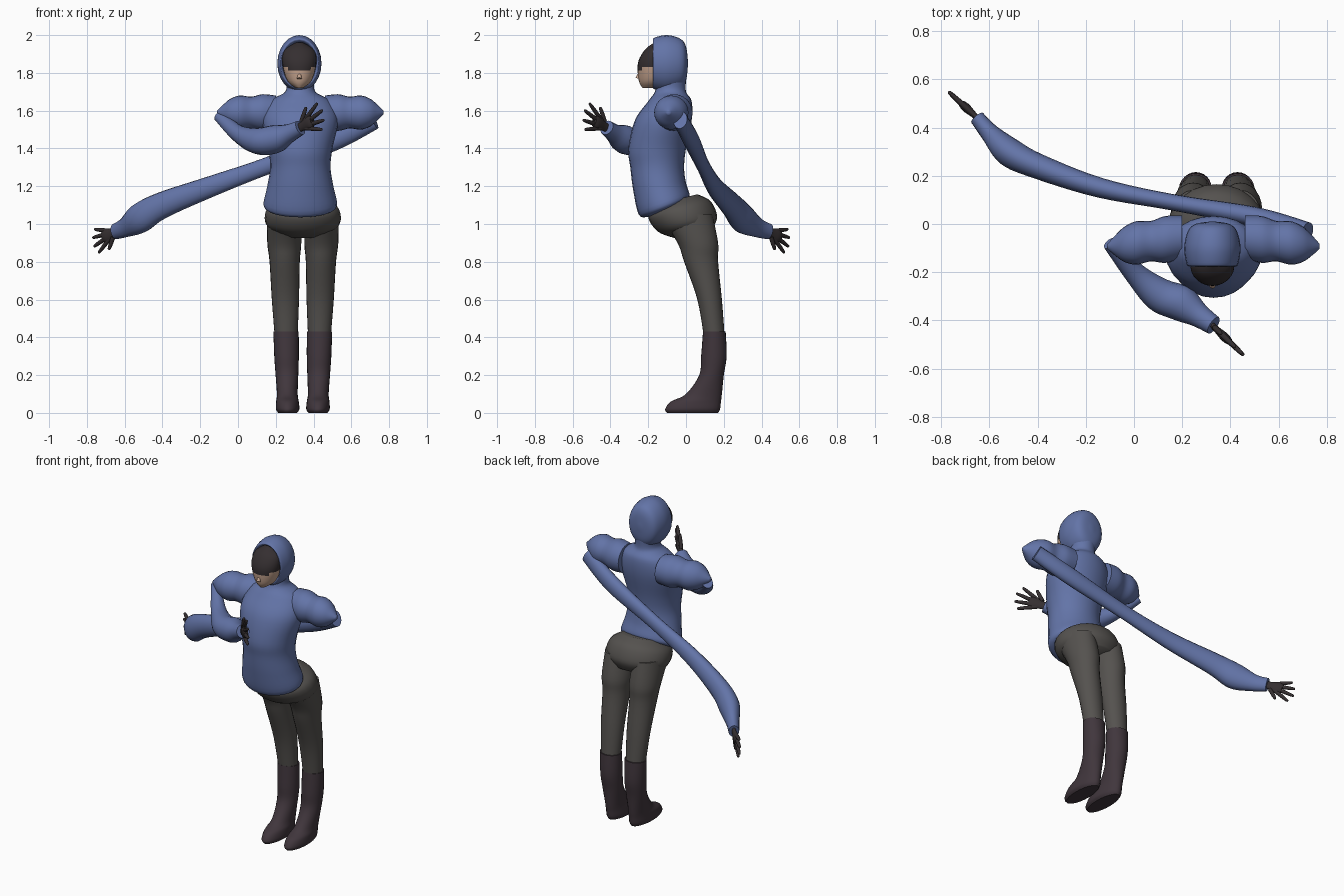
import bpy, bmesh, math
from mathutils import Vector

if "Cube" in bpy.data.objects:
    bpy.data.objects.remove(bpy.data.objects["Cube"])


def material(name, red, green, blue):
    colour = (red, green, blue, 1)
    mat = bpy.data.materials.new(name)
    mat.use_nodes = True
    mat.diffuse_color = colour
    shader = mat.node_tree.nodes["Principled BSDF"]
    shader.inputs["Base Color"].default_value = colour
    shader.inputs["Roughness"].default_value = 0.8
    return mat


BLUE = material("blue cloth", 0.125, 0.175, 0.39)
GREY = material("grey trousers", 0.09, 0.084, 0.078)
PLUM = material("plum leather", 0.052, 0.037, 0.046)
BLACK = material("black fabric", 0.035, 0.028, 0.03)
SKIN = material("skin", 0.56, 0.37, 0.27)
X, Y, Z = Vector((1, 0, 0)), Vector((0, 1, 0)), Vector((0, 0, 1))
parts = []


def spline(before, start, end, after, t):
    """Smooth step between two rings, guided by their neighbours."""
    slope_in, slope_out = (end - before) / 2, (after - start) / 2
    ease = t * t * (3 - 2 * t)
    return (start.lerp(end, ease) + slope_in * (t * (1 - t) ** 2)
            - slope_out * (t * t * (1 - t)))


def loft(name, rings, materials, rule=None, sides=24, steps=5):
    """Skin a smooth surface through rings of (centre, half axis, half axis)."""
    last = len(rings) - 1
    dense = []
    for i in range(last):
        quad = [rings[max(0, min(last, i + k))] for k in (-1, 0, 1, 2)]
        for step in range(steps):
            dense.append([spline(*values, step / steps) for values in zip(*quad)])
    dense.append(rings[last])

    bm = bmesh.new()
    angles = [math.tau * k / sides for k in range(sides)]
    loops = [[bm.verts.new(centre + u * math.cos(a) + v * math.sin(a)) for a in angles]
             for centre, u, v in dense]
    for low, high in zip(loops, loops[1:]):
        for k in range(sides):
            bm.faces.new((low[k - 1], low[k], high[k], high[k - 1]))
    bm.faces.new(loops[0])
    bm.faces.new(loops[-1])
    bmesh.ops.recalc_face_normals(bm, faces=bm.faces)
    if rule:
        for face in bm.faces:
            face.material_index = rule(face.calc_center_median())
    mesh = bpy.data.meshes.new(name)
    bm.to_mesh(mesh)
    bm.free()
    for mat in materials:
        mesh.materials.append(mat)
    part = bpy.data.objects.new(name, mesh)
    bpy.context.collection.objects.link(part)
    parts.append(part)


def upright(name, rows, materials, middle, side=0, lean=lambda z: 0, rule=None):
    """Stack rows of (height, half width, front, back); side offsets a limb."""
    rings = []
    for z, half, front, back in rows:
        centre = Vector((middle + side * (0.08 + 0.02 * z), (front + back) / 2, z))
        rings.append((centre, X * half, (Y + Z * lean(z)) * (back - front) / 2))
    loft(name, rings, materials, rule)


def tube(name, rows, mat, flat=1.0, sides=16):
    """Follow rows of (point, radius); flat narrows the tube sideways."""
    points = [Vector(point) for point, radius in rows]
    rings = []
    for i, (point, radius) in enumerate(rows):
        ahead = points[min(i + 1, len(points) - 1)] - points[max(i - 1, 0)]
        across = ahead.cross(Z).normalized()
        upward = across.cross(ahead).normalized()
        rings.append((points[i], across * radius * flat, upward * radius))
    loft(name, rings, [mat], sides=sides)


# Sweater body, its hem rising towards the back
upright("sweater", [
    (1.08, 0.16, -0.2, 0), (1.1, 0.195, -0.25, 0.02), (1.2, 0.175, -0.28, 0),
    (1.3, 0.16, -0.295, -0.01), (1.4, 0.17, -0.305, 0), (1.55, 0.2, -0.27, 0.03),
    (1.65, 0.16, -0.2, 0.03), (1.7, 0.08, -0.165, 0), (1.76, 0.075, -0.15, 0),
], [BLUE], 0.33, lean=lambda z: max(0, 1.25 - z) * 2.5)

# Hood with a rim round the face, as rows of (depth, scale)
head_centre = Vector((0.325, 0, 1.85))
loft("hood", [
    (head_centre + Y * y, X * 0.117 * scale, Z * 0.15 * scale)
    for y, scale in [(-0.12, 0.72), (-0.165, 0.78), (-0.17, 0.9), (-0.1, 1),
                     (-0.03, 0.87), (0, 0.6), (0.01, 0.1)]
], [BLUE])

# Face, masked above a line that rises to the sides
upright("face", [
    (1.72, 0.02, -0.23, -0.15), (1.76, 0.065, -0.25, -0.1), (1.85, 0.09, -0.255, -0.1),
    (1.92, 0.08, -0.22, -0.1), (1.96, 0.02, -0.17, -0.1),
], [SKIN, BLACK], head_centre.x,
    rule=lambda c: int(c.z > 1.805 + 0.3 * abs(c.x - head_centre.x)))
tube("nose", [((0.325, -0.24, 1.81), 0.006), ((0.325, -0.255, 1.77), 0.013)], SKIN)

# Trouser seat
upright("trouser_seat", [
    (0.95, 0.12, -0.06, 0.14), (1, 0.195, -0.15, 0.165),
    (1.08, 0.19, -0.2, 0.13), (1.13, 0.12, -0.16, 0.06),
], [GREY], 0.343, lean=lambda z: 0.25)

# Legs, boots and puffed upper sleeves on both sides
for side, sign in (("right", -1), ("left", 1)):
    upright(side + "_trouser_leg", [
        (0.4, 0.06, 0.095, 0.205), (0.6, 0.072, 0.06, 0.19), (0.8, 0.08, -0.01, 0.17),
        (0.9, 0.09, -0.045, 0.17), (1.05, 0.09, -0.14, 0.14),
    ], [GREY], 0.343, sign)
    upright(side + "_boot", [
        (0, 0.05, -0.1, 0.17), (0.02, 0.062, -0.11, 0.18), (0.06, 0.06, -0.08, 0.185),
        (0.1, 0.055, 0, 0.19), (0.2, 0.06, 0.07, 0.2), (0.3, 0.065, 0.08, 0.215),
        (0.43, 0.067, 0.09, 0.21),
    ], [PLUM], 0.343, sign)
    loft(side + "_upper_sleeve", [
        (Vector((0.33 + sign * out, -0.04 - 0.12 * out, 1.59)), Y * radius, Z * radius)
        for out, radius in [(0.13, 0.09), (0.2, 0.097), (0.26, 0.084), (0.32, 0.09),
                            (0.37, 0.073), (0.41, 0.04), (0.44, 0.01)]
    ], [BLUE])

# Forearm folded across the chest
tube("right_forearm_sleeve", [
    ((-0.1, -0.08, 1.57), 0.03), ((0, -0.2, 1.48), 0.045), ((0.1, -0.29, 1.44), 0.07),
    ((0.2, -0.33, 1.45), 0.075), ((0.27, -0.38, 1.48), 0.05), ((0.33, -0.42, 1.51), 0.04),
], BLUE)

# Forearm stretched out behind the back
tube("left_forearm_sleeve", [
    ((0.72, -0.03, 1.55), 0.05), ((0.5, 0.03, 1.44), 0.055), ((0.16, 0.09, 1.31), 0.045),
    ((-0.14, 0.15, 1.2), 0.055), ((-0.4, 0.24, 1.1), 0.07), ((-0.52, 0.3, 1.03), 0.08),
    ((-0.6, 0.38, 0.98), 0.052), ((-0.65, 0.44, 0.96), 0.042),
], BLUE, flat=0.75)


def hand(side, wrist, reach, thumb_sign):
    """Flat palm with a fan of four fingers and a thumb."""
    wrist, reach = Vector(wrist), Vector(reach)
    upward = reach.cross(Z).cross(reach).normalized() * reach.length
    tube(side + "_palm", [(wrist - reach * 0.15, 0.025), (wrist + reach * 0.1, 0.025),
                          (wrist + reach * 0.4, 0.037), (wrist + reach * 0.55, 0.03)],
         BLACK, flat=0.5)
    fan = {"little": (-24, 0.9), "ring": (-8, 1), "middle": (8, 1.05),
           "index": (24, 1), "thumb": (45, 0.65)}
    for finger, (angle, length) in fan.items():
        turn = math.radians(angle * thumb_sign)
        ray = (reach * math.cos(turn) + upward * math.sin(turn)) * length
        tube(side + "_" + finger, [(wrist + ray * 0.3, 0.012), (wrist + ray * 0.7, 0.011),
                                   (wrist + ray * 0.95, 0.008), (wrist + ray, 0.003)],
             BLACK, sides=10)


hand("right", (0.325, -0.42, 1.51), (0.125, -0.12, 0.065), 1)
hand("left", (-0.65, 0.44, 0.96), (-0.115, 0.105, -0.055), -1)

# Smooth shading with sharp edges kept
bpy.ops.object.select_all(action="DESELECT")
for part in parts:
    part.select_set(True)
bpy.context.view_layer.objects.active = parts[0]
bpy.ops.object.shade_smooth_by_angle(angle=math.radians(50))
